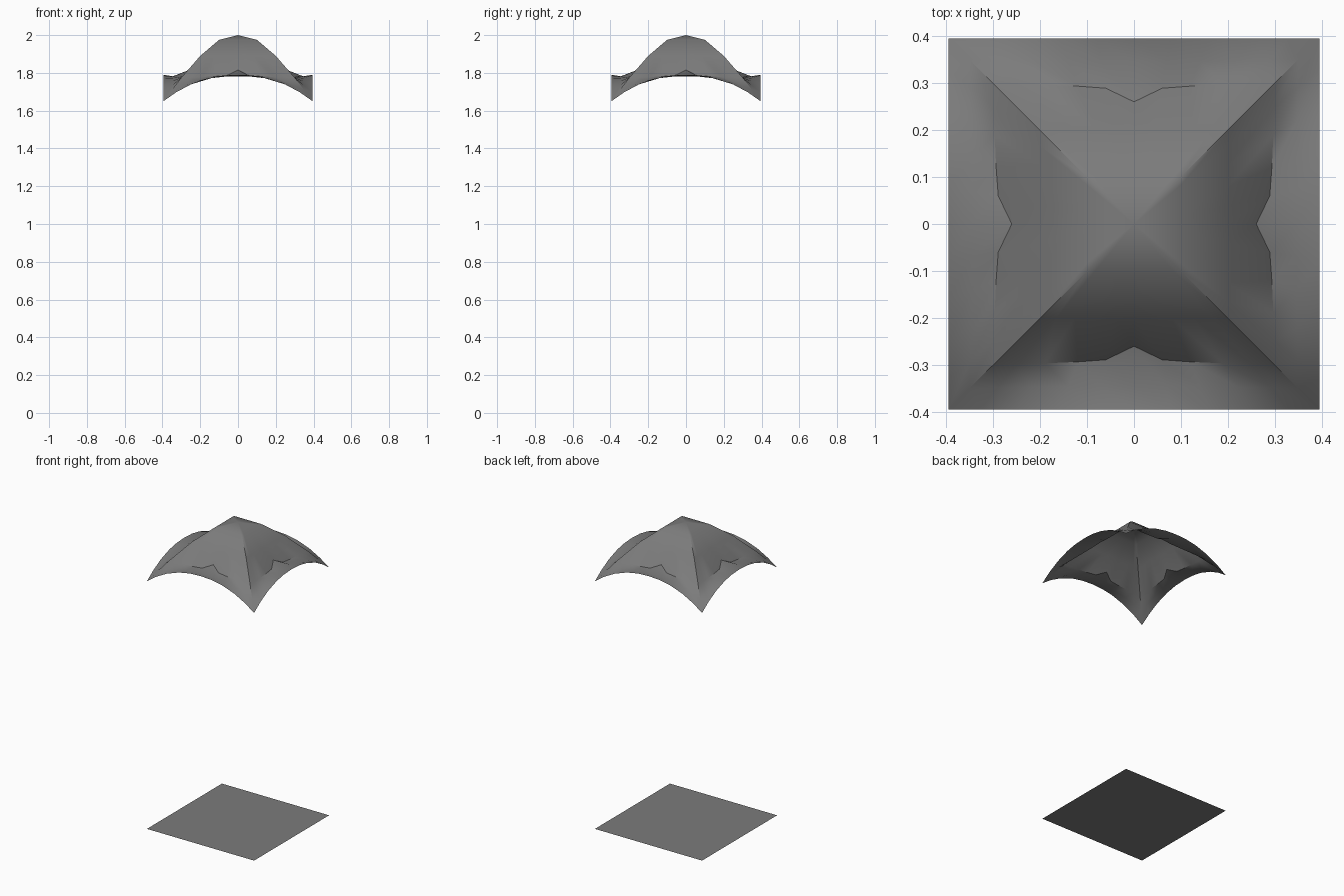
import bpy, bmesh, math

if "Cube" in bpy.data.objects:
    bpy.data.objects.remove(bpy.data.objects["Cube"])

fabric = bpy.data.materials.new("grey fabric")
fabric.diffuse_color = (0.2, 0.2, 0.2, 1)
fabric.use_nodes = True
fabric.node_tree.nodes["Principled BSDF"].inputs["Base Color"].default_value = fabric.diffuse_color

def finish(bm, name):
    me = bpy.data.meshes.new(name)
    bm.to_mesh(me)
    bm.free()
    me.materials.append(fabric)
    ob = bpy.data.objects.new(name, me)
    bpy.context.collection.objects.link(ob)
    return ob

# Ground square
bm = bmesh.new()
bmesh.ops.create_grid(bm, x_segments=1, y_segments=1, size=0.395)
finish(bm, "ground_square")

# Canopy rows: ridge distance, ridge height, middle distance, middle height, curve power
ROWS = [(0.1, 1.975, 0.1, 1.975, 2),
        (0.2, 1.89, 0.2, 1.89, 2),
        (0.3, 1.775, 0.26, 1.815, 0.2),
        (0.35, 1.71, 0.345, 1.782, 2.2),
        (0.395, 1.65, 0.395, 1.79, 2.2)]
HALF = [0.2, 0.4, 0.63, 0.83, 1.0]
COLS = [-s for s in reversed(HALF)] + [0.0] + HALF

def row_point(row, s):
    d0, z0, d1, z1, p = row
    b = 1 - abs(s) ** p
    return d0 + (d1 - d0) * b, s * d0, z0 + (z1 - z0) * b

# Four arched panels around the peak, flared out at the hem
bm = bmesh.new()
for k in range(4):
    c, n = round(math.cos(k * math.pi / 2)), round(math.sin(k * math.pi / 2))
    apex = bm.verts.new((0, 0, 2))
    prev = None
    for row in ROWS:
        cur = []
        for s in COLS:
            x, y, z = row_point(row, s)
            cur.append(bm.verts.new((c * x - n * y, n * x + c * y, z)))
        for i in range(len(COLS) - 1):
            if prev:
                bm.faces.new((prev[i], cur[i], cur[i + 1], prev[i + 1]))
            else:
                bm.faces.new((apex, cur[i], cur[i + 1]))
        prev = cur
bmesh.ops.remove_doubles(bm, verts=bm.verts, dist=1e-4)
canopy = finish(bm, "canopy")
bpy.context.view_layer.objects.active = canopy
canopy.select_set(True)
bpy.ops.object.shade_smooth_by_angle(angle=math.radians(30))
